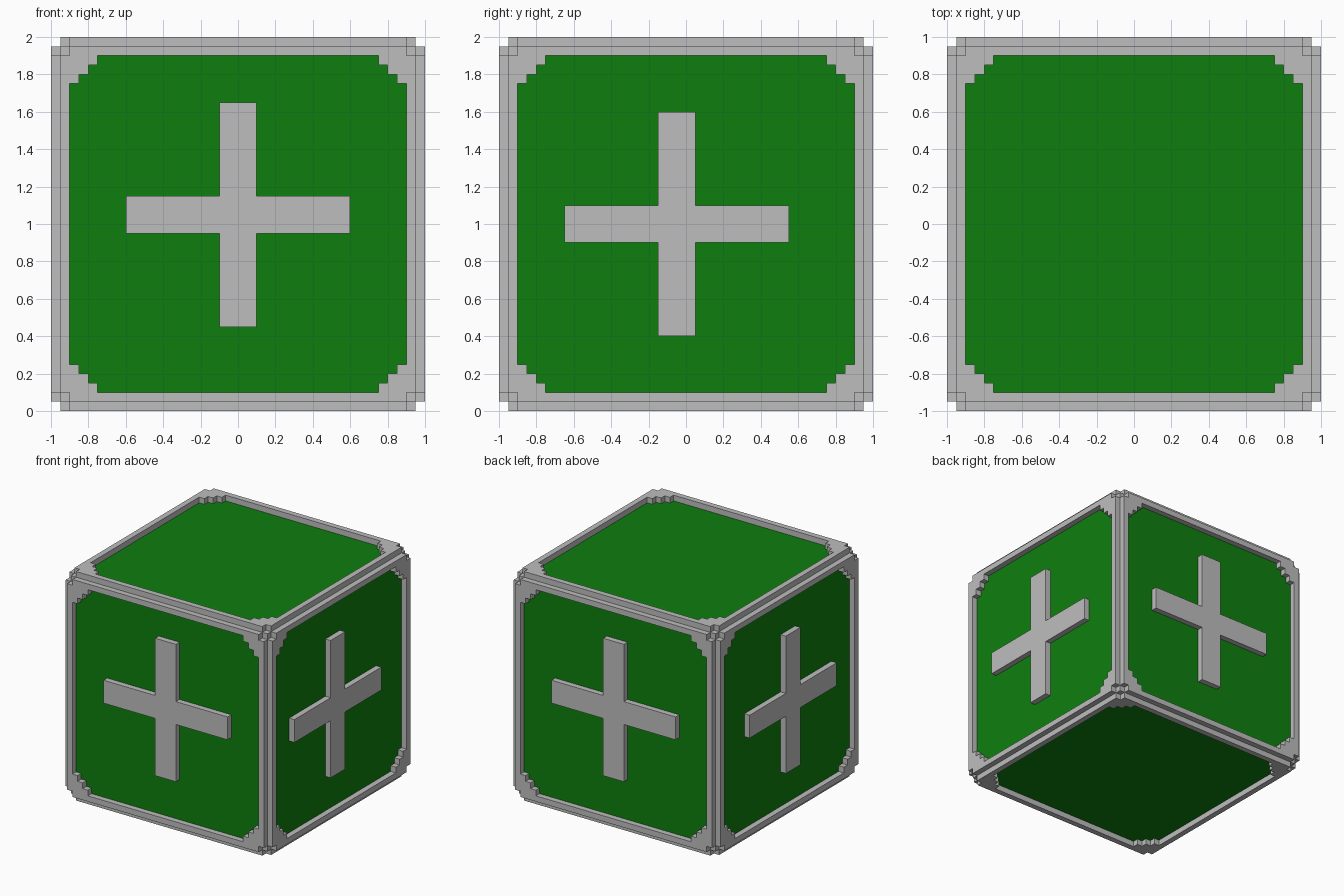
import bpy, bmesh
from math import radians, pi
from mathutils import Matrix, Vector

default = bpy.data.objects.get("Cube")
if default:
    bpy.data.objects.remove(default, do_unlink=True)


def material(name, rgb):
    m = bpy.data.materials.new(name)
    m.use_nodes = True
    m.diffuse_color = (*rgb, 1)
    m.node_tree.nodes["Principled BSDF"].inputs["Base Color"].default_value = (*rgb, 1)
    return m


GREEN = material("green", (0.0045, 0.21, 0.0045))
GREY = material("light grey", (0.515, 0.515, 0.515))

OUTER, CORE, INNER = 1.0, 0.95, 0.9      # raised surface, core surface, panel edge


def finish(name, bm, mats, matrix=Matrix()):
    mesh = bpy.data.meshes.new(name)
    bm.transform(matrix)
    bm.to_mesh(mesh)
    bm.free()
    for m in mats:
        mesh.materials.append(m)
    obj = bpy.data.objects.new(name, mesh)
    bpy.context.collection.objects.link(obj)
    return obj


def raise_outline(bm, pts, skip=lambda a, b: False):
    """Top face and walls of a counter-clockwise outline standing on the core."""
    low = [bm.verts.new((x, y, CORE)) for x, y in pts]
    top = [bm.verts.new((x, y, OUTER)) for x, y in pts]
    bm.faces.new(top)
    for i in range(len(pts)):
        j = (i + 1) % len(pts)
        if not skip(pts[i], pts[j]):
            bm.faces.new((low[i], low[j], top[j], top[i]))


# Core block: green panels with grey edges and corners
bm = bmesh.new()
bmesh.ops.create_cube(bm, size=2 * CORE)
for axis in range(3):
    for s in (-INNER, INNER):
        co, no = Vector(), Vector()
        co[axis], no[axis] = s, 1
        bmesh.ops.bisect_plane(bm, geom=bm.verts[:] + bm.edges[:] + bm.faces[:],
                               plane_co=co, plane_no=no)
for f in bm.faces:
    c = sorted(abs(v) for v in f.calc_center_median())
    f.material_index = 0 if c[1] < INNER else 1
finish("core_block", bm, [GREEN, GREY], Matrix.Translation((0, 0, 1)))

# One quarter of a frame: notched outer corner, stepped inner corner
QUARTER = [(0, .95), (0, .9), (.75, .9), (.75, .85), (.8, .85), (.8, .8), (.85, .8),
           (.85, .75), (.9, .75), (.9, 0), (.95, 0), (.95, .9), (.9, .9), (.9, .95)]


def on_seam(a, b):
    return (a[0] == 0 and b[0] == 0) or (a[1] == 0 and b[1] == 0)


def frame(name, matrix):
    bm = bmesh.new()
    for k in range(4):
        before = set(bm.verts)
        raise_outline(bm, QUARTER, on_seam)
        new = [v for v in bm.verts if v not in before]
        bmesh.ops.rotate(bm, verts=new, matrix=Matrix.Rotation(k * pi / 2, 3, 'Z'))
    bmesh.ops.remove_doubles(bm, verts=bm.verts[:], dist=1e-4)
    finish(name, bm, [GREY], matrix)


def plus(name, u, v, matrix, arm=0.6, w=0.1):
    bm = bmesh.new()
    pts = [(w, w), (w, arm), (-w, arm), (-w, w), (-arm, w), (-arm, -w),
           (-w, -w), (-w, -arm), (w, -arm), (w, -w), (arm, -w), (arm, w)]
    raise_outline(bm, [(x + u, y + v) for x, y in pts])
    finish(name, bm, [GREY], matrix)


# Side faces: frame and raised plus (offset across, offset up)
LIFT = Matrix.Translation((0, 0, 1))
SIDES = [("front", 0, 0, .05), ("left", 90, -.05, 0),
         ("back", 180, 0, .05), ("right", 270, .05, 0)]
for side, angle, u, v in SIDES:
    m = LIFT @ Matrix.Rotation(radians(angle), 4, 'Z') @ Matrix.Rotation(pi / 2, 4, 'X')
    frame(side + "_frame", m)
    plus(side + "_plus", u, v, m)

# Top and bottom frames
frame("top_frame", LIFT)
frame("bottom_frame", LIFT @ Matrix.Rotation(pi, 4, 'X'))
